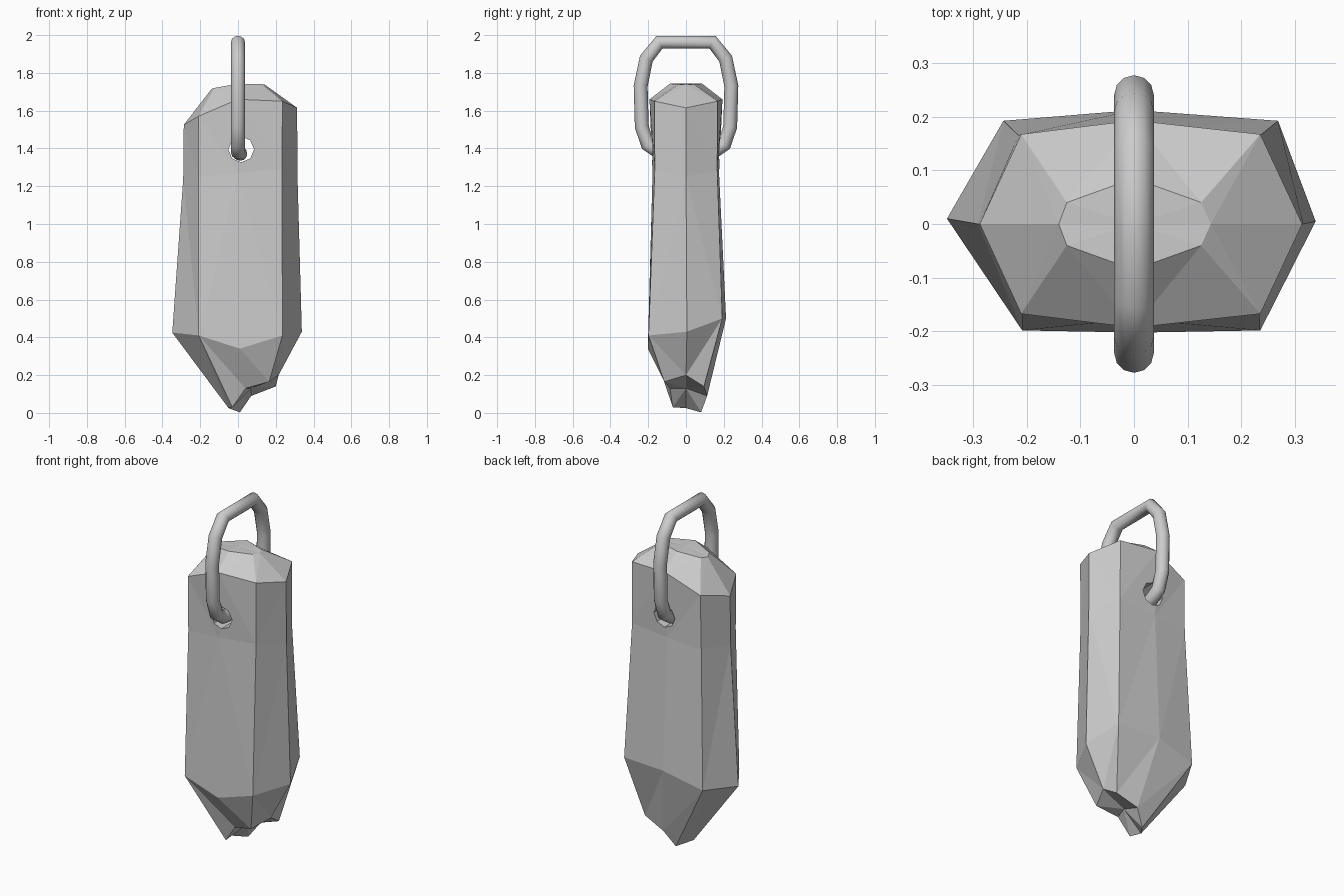
import bpy, bmesh, math

if "Cube" in bpy.data.objects:
    bpy.data.objects.remove(bpy.data.objects["Cube"])

# Eight-sided crystal: loops run left, front-left, front, front-right,
# right, back-right, back, back-left
loops = [
    # crown
    [(-.14, 0, 1.715), (-.125, -.04, 1.72), (0, -.085, 1.743), (.125, -.04, 1.74),
     (.143, 0, 1.737), (.125, .04, 1.74), (0, .085, 1.743), (-.125, .04, 1.72)],
    # shoulder
    [(-.287, 0, 1.525), (-.21, -.167, 1.57), (0, -.193, 1.66), (.235, -.167, 1.65),
     (.313, 0, 1.615), (.235, .167, 1.65), (0, .193, 1.66), (-.21, .167, 1.57)],
    # waist
    [(-.29, 0, 1.24), (-.208, -.165, 1.25), (0, -.177, 1.27), (.233, -.165, 1.29),
     (.315, 0, 1.25), (.235, .165, 1.29), (0, .175, 1.27), (-.215, .165, 1.25)],
    # widest part
    [(-.348, .01, .425), (-.208, -.198, .41), (.01, -.202, .34), (.235, -.198, .41),
     (.338, .005, .43), (.268, .192, .50), (0, .212, .50), (-.243, .192, .44)],
    # broken tip
    [(-.05, 0, .025), (-.03, -.07, .03), (.04, -.085, .13), (.165, -.115, .165),
     (.215, 0, .20), (.2, .095, .14), (.07, .112, .09), (.01, .08, .003)],
]
bm = bmesh.new()
rings = [[bm.verts.new(p) for p in loop] for loop in loops]
for a, b in zip(rings, rings[1:]):
    for i in range(8):
        j = (i + 1) % 8
        bm.faces.new((a[i], b[i], b[j], a[j]))
# close crown and chipped tip with fans
for ring, centre in ((rings[0], (0, 0, 1.743)), (rings[-1], (.07, 0, .13))):
    c = bm.verts.new(centre)
    for i in range(8):
        bm.faces.new((ring[i], ring[(i + 1) % 8], c))
bmesh.ops.triangulate(bm, faces=bm.faces[:])
bmesh.ops.recalc_face_normals(bm, faces=bm.faces[:])
mesh = bpy.data.meshes.new("crystal")
bm.to_mesh(mesh)
bm.free()
crystal = bpy.data.objects.new("crystal", mesh)
bpy.context.collection.objects.link(crystal)

# Hole drilled front to back
bpy.ops.mesh.primitive_cylinder_add(vertices=8, radius=.068, depth=1,
                                    location=(.017, 0, 1.395),
                                    rotation=(math.pi / 2, 0, 0))
cutter = bpy.context.object
cutter.name = "hole_cutter"
cutter.hide_render = True
mod = crystal.modifiers.new("hole", 'BOOLEAN')
mod.operation = 'DIFFERENCE'
mod.solver = 'EXACT'
mod.object = cutter
bpy.context.view_layer.objects.active = crystal
bpy.ops.object.modifier_apply(modifier=mod.name)
bpy.data.objects.remove(cutter)

# Hanging ring: closed, bent tube through the hole
half = [(.14, 1.963), (.21, 1.875), (.24, 1.73), (.234, 1.515), (.203, 1.42), (.14, 1.378)]
path = [(0, y, z) for y, z in half] + [(.012, 0, 1.372)]
path += [(0, -y, z) for y, z in reversed(half)]
curve = bpy.data.curves.new("hanging_ring", 'CURVE')
curve.dimensions = '3D'
curve.bevel_depth = .037
curve.bevel_resolution = 4
spline = curve.splines.new('POLY')
spline.points.add(len(path) - 1)
for pt, co in zip(spline.points, path):
    pt.co = (*co, 1)
spline.use_cyclic_u = True
spline.use_smooth = True
ring = bpy.data.objects.new("hanging_ring", curve)
bpy.context.collection.objects.link(ring)
